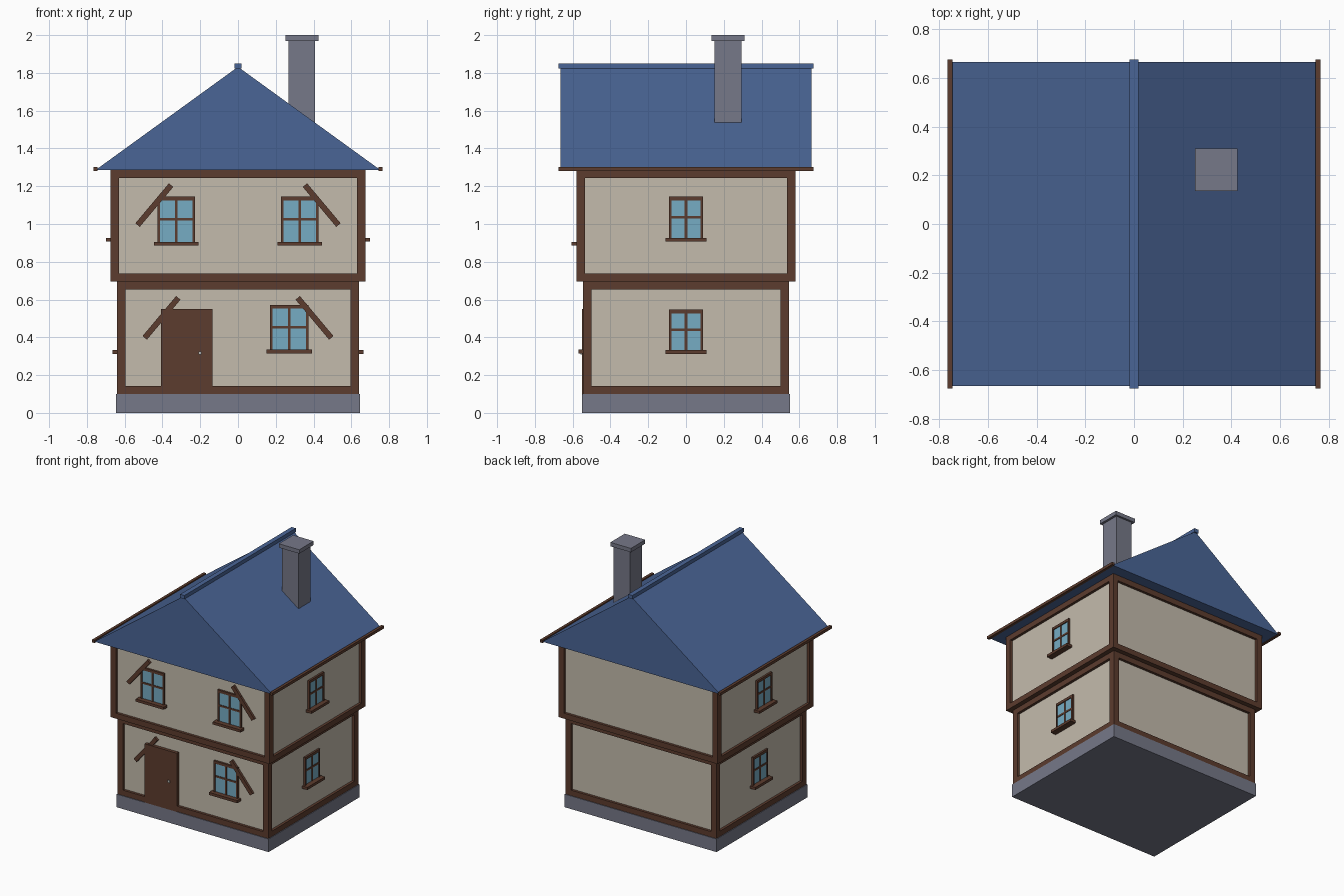
import bpy, math
from mathutils import Matrix, Vector

if "Cube" in bpy.data.objects:
    bpy.data.objects.remove(bpy.data.objects["Cube"])


def material(name, srgb):
    m = bpy.data.materials.new(name)
    m.diffuse_color = [((c / 255 + 0.055) / 1.055) ** 2.4 for c in srgb] + [1]
    m.use_nodes = True
    m.node_tree.nodes["Principled BSDF"].inputs["Base Color"].default_value = m.diffuse_color
    return m


PLASTER = material("plaster", (196, 187, 172))
TIMBER = material("dark timber", (92, 60, 46))
STONE = material("grey stone", (118, 120, 136))
ROOF = material("blue roof", (74, 101, 150))
GLASS = material("window glass", (118, 172, 196))
METAL = material("knob metal", (190, 190, 185))

BOX_FACES = [(0, 1, 3, 2), (4, 6, 7, 5), (0, 4, 5, 1), (2, 3, 7, 6), (0, 2, 6, 4), (1, 5, 7, 3)]


def mesh(name, verts, faces, mat):
    me = bpy.data.meshes.new(name)
    me.from_pydata(verts, [], faces)
    me.materials.append(mat)
    ob = bpy.data.objects.new(name, me)
    bpy.context.collection.objects.link(ob)
    return ob


def box(name, xs, ys, zs, mat, frame=Matrix()):
    """Box from ranges; frame turns it onto another side of the house."""
    verts = [frame @ Vector((x, y, z)) for x in xs for y in ys for z in zs]
    return mesh(name, verts, BOX_FACES, mat)


def side(degrees):
    return Matrix.Rotation(math.radians(degrees), 4, 'Z')


FRONT, RIGHT, LEFT = side(0), side(90), side(-90)


def storey(name, hx, hy, z0, z1):
    """Plaster block with corner posts and a beam along every edge; hx, hy are wall faces."""
    box(name + "_walls", (-hx, hx), (-hy, hy), (z0 + .01, z1 - .005), PLASTER)
    o, i, b = .02, .025, .042          # timber reach outside and inside the wall face, beam height
    for sx in (-1, 1):
        for sy in (-1, 1):
            box(name + "_corner_post", sorted((sx * (hx - i), sx * (hx + o))),
                sorted((sy * (hy - i), sy * (hy + o))), (z0, z1), TIMBER)
    for zs in ((z0, z0 + b), (z1 - b, z1)):
        for s in (-1, 1):
            box(name + "_long_beam", (i - hx, hx - i), sorted((s * (hy - i), s * (hy + o))), zs, TIMBER)
            box(name + "_side_beam", sorted((s * (hx - i), s * (hx + o))), (i - hy, hy - i), zs, TIMBER)


def window(name, frame, wall, cx, half, z0, z1):
    """Glass, four frame bars, glazing cross and sill on the wall at distance `wall`."""
    def part(label, xs, zs, out, mat=TIMBER):
        box(name + label, (cx + xs[0], cx + xs[1]), (-wall - out, -wall + .01), zs, mat, frame)
    zm, t = (z0 + z1) / 2, .013
    part("_glass", (t - half, half - t), (z0, z1 - .018), .008, GLASS)
    part("_frame_left", (-half, t - half), (z0, z1), .015)
    part("_frame_right", (half - t, half), (z0, z1), .015)
    part("_frame_top", (t - half, half - t), (z1 - .02, z1), .015)
    part("_mullion", (-.007, .007), (z0, z1 - .02), .012)
    part("_crossbar", (t - half, half - t), (zm - .007, zm + .007), .012)
    part("_sill", (-half - .018, half + .018), (z0 - .02, z0), .045)


def brace(name, x, z, wall, lean):
    """Slanted timber on the front wall."""
    frame = Matrix.Translation((x, -wall, z)) @ Matrix.Rotation(math.radians(-lean), 4, 'Y')
    box(name, (-.138, .138), (-.018, .01), (-.015, .015), TIMBER, frame)


# Base and both storeys
box("foundation", (-.645, .645), (-.55, .55), (0, .1), STONE)
storey("lower", .62, .525, .1, .695)
storey("upper", .655, .56, .695, 1.285)

# Windows
window("lower_front_window", FRONT, .525, .272, .102, .335, .572)
for s in (-1, 1):
    window("upper_front_window", FRONT, .56, s * .327, .1, .905, 1.145)
for turn in (LEFT, RIGHT):
    window("lower_side_window", turn, .62, 0, .09, .333, .547)
    window("upper_side_window", turn, .655, 0, .09, .927, 1.145)

# Front braces
for s in (-1, 1):
    brace("lower_brace", s * .405, .503, .525, -s * 50)
    brace("upper_brace", s * .443, 1.1, .56, -s * 50)

# Door and knob
box("door", (-.407, -.135), (-.55, -.52), (.1, .55), TIMBER)
box("door_knob", (-.208, -.192), (-.558, -.545), (.31, .326), METAL)

# Solid gable roof, ridge cap and eave boards
profile = [(-.755, 1.285), (.755, 1.285), (0, 1.832)]
mesh("roof", [(x, y, z) for y in (-.665, .665) for x, z in profile],
     [(0, 1, 2), (5, 4, 3), (0, 3, 4, 1), (1, 4, 5, 2), (2, 5, 3, 0)], ROOF)
box("ridge_cap", (-.018, .018), (-.676, .676), (1.822, 1.85), ROOF)
for s in (-1, 1):
    box("eave_board", sorted((s * .745, s * .766)), (-.676, .676), (1.281, 1.302), TIMBER)

# Chimney
box("chimney", (.268, .408), (.151, .295), (1.4, 1.975), STONE)
box("chimney_cap", (.251, .425), (.136, .31), (1.97, 2), STONE)
